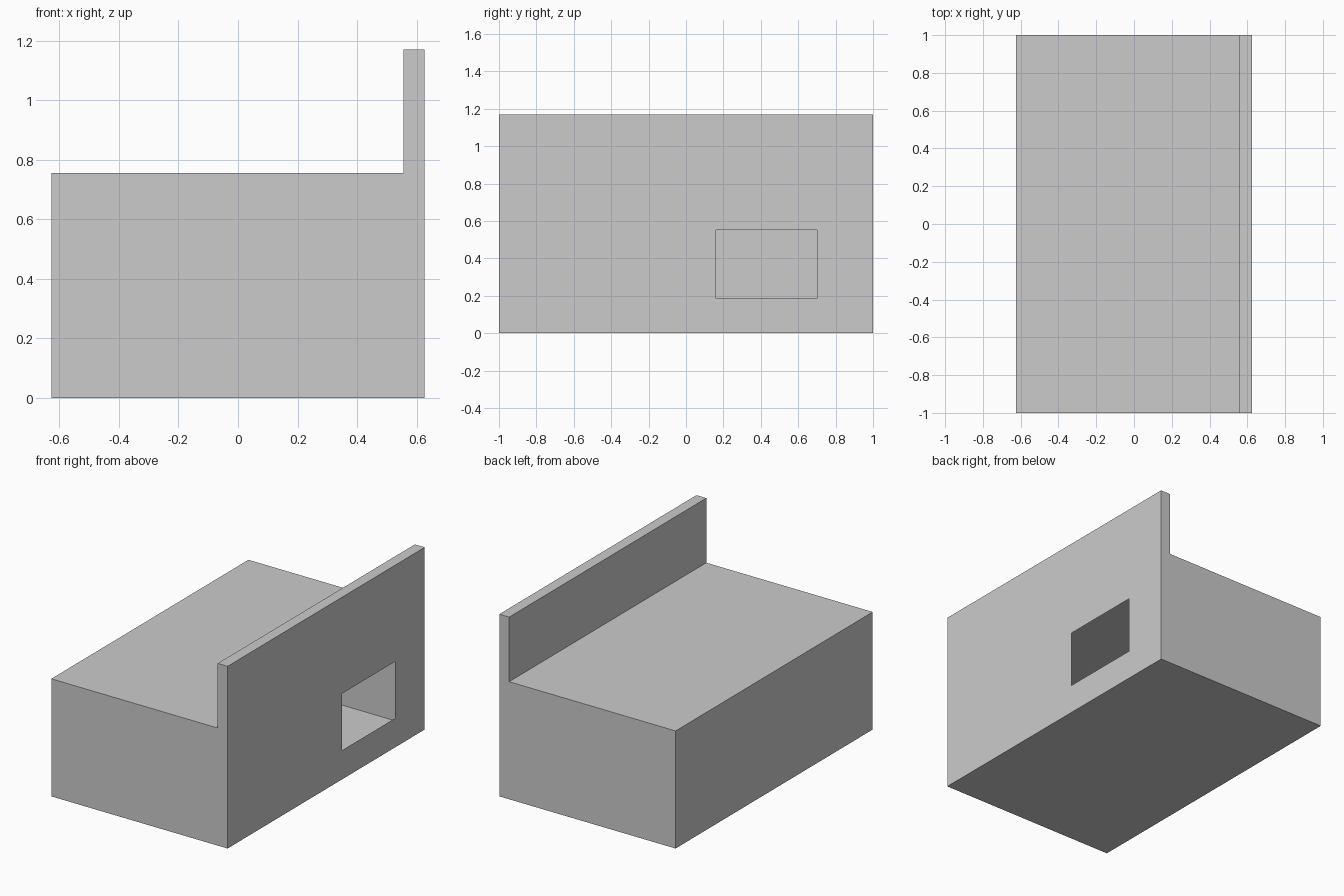
import bpy, bmesh

if "Cube" in bpy.data.objects:
    bpy.data.objects.remove(bpy.data.objects["Cube"])

HALF_W, HALF_L = 0.626, 1.0
ROOF_Z, TOP_Z, PARAPET_X = 0.755, 1.17, 0.556
OPEN_Y, OPEN_Z = (0.16, 0.70), (0.187, 0.551)

# Hollow thin-walled shell: side profile swept along y
profile = [(-HALF_W, 0), (HALF_W, 0), (HALF_W, TOP_Z),
           (PARAPET_X, TOP_Z), (PARAPET_X, ROOF_Z), (-HALF_W, ROOF_Z)]
bm = bmesh.new()
end = bm.faces.new([bm.verts.new((x, -HALF_L, z)) for x, z in profile])
swept = bmesh.ops.extrude_face_region(bm, geom=[end], use_keep_orig=True)["geom"]
bmesh.ops.translate(bm, vec=(0, 2 * HALF_L, 0),
                    verts=[g for g in swept if isinstance(g, bmesh.types.BMVert)])
bmesh.ops.recalc_face_normals(bm, faces=bm.faces)

# Window opening: inset the right wall, fit the inner loop, remove its face
wall = max(bm.faces, key=lambda f: f.calc_center_median().x)
bmesh.ops.inset_region(bm, faces=[wall], thickness=0.1)
mid_z = wall.calc_center_median().z
for v in wall.verts:
    v.co = (HALF_W, OPEN_Y[v.co.y > 0], OPEN_Z[v.co.z > mid_z])
bmesh.ops.delete(bm, geom=[wall], context='FACES_ONLY')

mesh = bpy.data.meshes.new("building_shell")
bm.to_mesh(mesh)
bm.free()
bpy.context.collection.objects.link(bpy.data.objects.new("building_shell", mesh))
